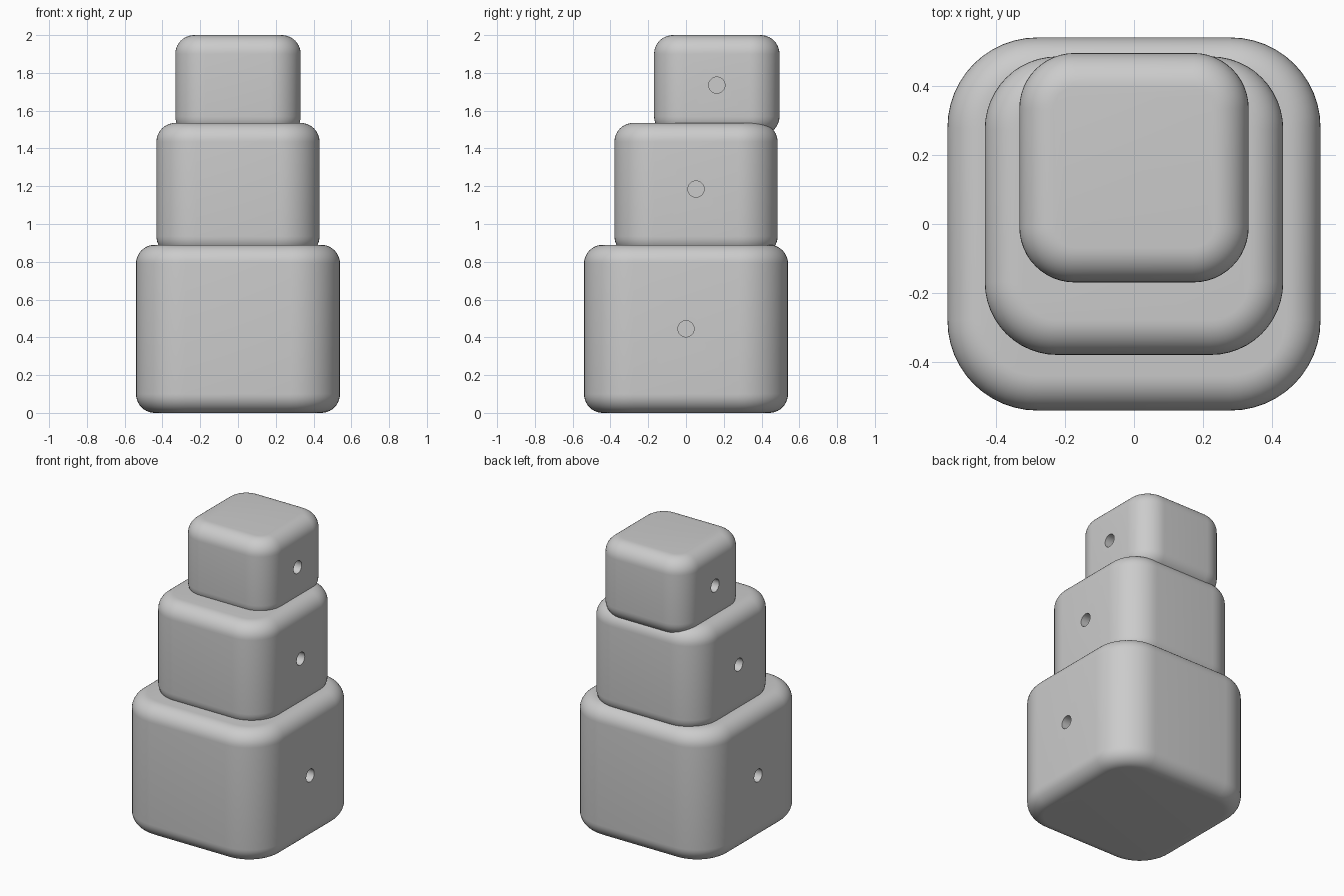
import bpy
import bmesh
from mathutils import Matrix

default_cube = bpy.data.objects.get("Cube")
if default_cube:
    bpy.data.objects.remove(default_cube, do_unlink=True)

RIM = 0.1            # rounding of top and bottom rims
HOLE_RADIUS = 0.043
HOLE_DEPTH = 0.1

grey = bpy.data.materials.new("plain grey")
grey.use_nodes = True
grey.diffuse_color = (0.6, 0.6, 0.6, 1)
grey.node_tree.nodes["Principled BSDF"].inputs["Base Color"].default_value = (0.6, 0.6, 0.6, 1)


def add_object(name, bm):
    mesh = bpy.data.meshes.new(name)
    bm.to_mesh(mesh)
    bm.free()
    mesh.materials.append(grey)
    obj = bpy.data.objects.new(name, mesh)
    bpy.context.collection.objects.link(obj)
    return obj


def rounded_block(name, half, corner, y, bottom, top):
    bm = bmesh.new()
    size = Matrix.Diagonal((2 * half, 2 * half, top - bottom, 1))
    place = Matrix.Translation((0, y, (bottom + top) / 2))
    bmesh.ops.create_cube(bm, size=1, matrix=place @ size)

    # Wide rounding on the four upright edges
    upright = [e for e in bm.edges if abs(e.verts[0].co.z - e.verts[1].co.z) > 0.1]
    bmesh.ops.bevel(bm, geom=upright, offset=corner, offset_type='OFFSET',
                    segments=12, profile=0.5, affect='EDGES')

    # Smaller rounding around the top and bottom rims
    rims = [e for e in bm.edges if abs(e.verts[0].co.z - e.verts[1].co.z) < 0.001]
    bmesh.ops.bevel(bm, geom=rims, offset=RIM, offset_type='OFFSET',
                    segments=10, profile=0.5, affect='EDGES')
    return add_object(name, bm)


def drill_sides(block, half, y, z):
    # Matching blind holes in the two side faces
    bm = bmesh.new()
    for side in (-1, 1):
        place = Matrix.Translation((side * half, y, z)) @ Matrix.Rotation(1.5707963, 4, 'Y')
        bmesh.ops.create_cone(bm, cap_ends=True, segments=32, radius1=HOLE_RADIUS,
                              radius2=HOLE_RADIUS, depth=2 * HOLE_DEPTH, matrix=place)
    cutter = add_object(block.name + "_hole_cutter", bm)
    cutter.hide_render = True
    bpy.context.view_layer.objects.active = block
    cut = block.modifiers.new("side holes", 'BOOLEAN')
    cut.operation = 'DIFFERENCE'
    cut.solver = 'EXACT'
    cut.object = cutter
    bpy.ops.object.modifier_apply(modifier=cut.name)
    bpy.data.objects.remove(cutter, do_unlink=True)


# name, half width, corner radius, y centre, bottom, top
blocks = [
    ("bottom_block", 0.54, 0.26, 0.0, 0.0, 0.89),
    ("middle_block", 0.432, 0.21, 0.053, 0.835, 1.535),
    ("top_block", 0.332, 0.16, 0.163, 1.47, 2.0),
]

for name, half, corner, y, bottom, top in blocks:
    block = rounded_block(name, half, corner, y, bottom, top)
    drill_sides(block, half, y, (bottom + top) / 2)
    bpy.ops.object.select_all(action='DESELECT')
    block.select_set(True)
    bpy.context.view_layer.objects.active = block
    bpy.ops.object.shade_smooth_by_angle(angle=0.6)
